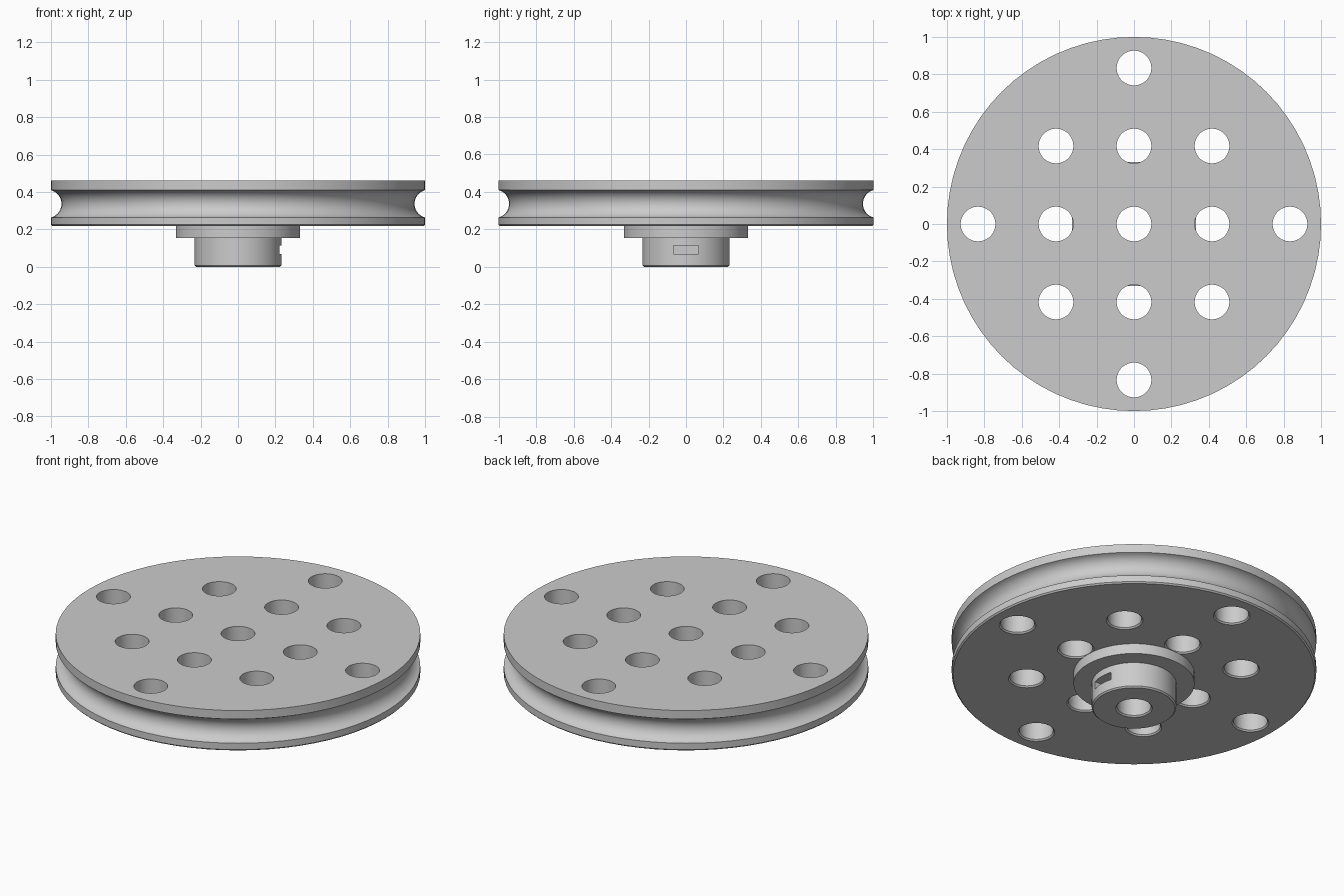
import bpy
import bmesh
from math import pi, cos, sin, asin, radians
from mathutils import Matrix, Vector

cube = bpy.data.objects.get("Cube")
if cube:
    bpy.data.objects.remove(cube, do_unlink=True)

grey = bpy.data.materials.new("light grey")
grey.use_nodes = True
colour = (0.6, 0.6, 0.6, 1)
grey.diffuse_color = colour
grey.node_tree.nodes["Principled BSDF"].inputs["Base Color"].default_value = colour


def add_lathe(bm, profile, sides, centre=(0, 0)):
    """Turn a profile of (radius, z) points, rising up the axis, into a closed solid."""
    rings = []
    for r, z in profile:
        rings.append([bm.verts.new((centre[0] + r * cos(2 * pi * i / sides),
                                    centre[1] + r * sin(2 * pi * i / sides), z))
                      for i in range(sides)])
    for low, high in zip(rings, rings[1:]):
        for i in range(sides):
            j = (i + 1) % sides
            bm.faces.new((low[i], low[j], high[j], high[i]))
    bm.faces.new(rings[0][::-1])
    bm.faces.new(rings[-1])


def finish(name, bm):
    mesh = bpy.data.meshes.new(name)
    bm.to_mesh(mesh)
    bm.free()
    mesh.materials.append(grey)
    obj = bpy.data.objects.new(name, mesh)
    bpy.context.collection.objects.link(obj)
    return obj


def select(obj):
    bpy.ops.object.select_all(action='DESELECT')
    obj.select_set(True)
    bpy.context.view_layer.objects.active = obj


def cut(obj, cutter):
    cutter.hide_render = True
    select(obj)
    mod = obj.modifiers.new("cut", 'BOOLEAN')
    mod.operation, mod.solver, mod.object = 'DIFFERENCE', 'EXACT', cutter
    bpy.ops.object.modifier_apply(modifier=mod.name)
    bpy.data.objects.remove(cutter, do_unlink=True)


BASE, TOP = 0.217, 0.462     # wheel underside and top
FLANGE = 0.155               # flange underside
HOLE, PITCH = 0.093, 0.417
BEVEL = 0.008

# Wheel with a round rope groove
half, depth, mid = 0.073, 0.056, 0.337
rad = (half ** 2 + depth ** 2) / (2 * depth)
span = asin(half / rad)
groove = []
for k in range(17):
    a = -span + 2 * span * k / 16
    groove.append((1 - depth + rad - rad * cos(a), mid + rad * sin(a)))
bm = bmesh.new()
add_lathe(bm, [(1 - BEVEL, BASE), (1, BASE + BEVEL)] + groove + [(1, TOP)], 72)
wheel = finish("grooved_wheel", bm)

# Holes: a three by three grid plus four near the rim
spots = [(x, y) for x in (-1, 0, 1) for y in (-1, 0, 1)]
spots += [(2, 0), (-2, 0), (0, 2), (0, -2)]
bm = bmesh.new()
for x, y in spots:
    flare = 0 if (x, y) == (0, 0) else BEVEL
    add_lathe(bm, [(HOLE + flare, BASE - 0.02), (HOLE + flare, BASE),
                   (HOLE, BASE + BEVEL), (HOLE, TOP + 0.05)],
              36, (x * PITCH, y * PITCH))
cut(wheel, finish("hole_cutter", bm))

# Hub with its flange
bm = bmesh.new()
add_lathe(bm, [(0.232 - BEVEL, 0), (0.232, BEVEL), (0.232, FLANGE),
               (0.332, FLANGE), (0.332, BASE)], 60)
hub = finish("flanged_hub", bm)

# Bore, flared at the bottom
bm = bmesh.new()
add_lathe(bm, [(HOLE + BEVEL, -0.05), (HOLE + BEVEL, 0), (HOLE, BEVEL),
               (HOLE, BASE + 0.05)], 36)
cut(hub, finish("bore_cutter", bm))

# Slot in the side of the hub
bm = bmesh.new()
bmesh.ops.create_cube(bm, size=1, matrix=Matrix.Translation(Vector((0.23, 0, 0.092)))
                      @ Matrix.Diagonal((0.2, 0.134, 0.046, 1)))
cut(hub, finish("slot_cutter", bm))

for obj in (wheel, hub):
    select(obj)
    bpy.ops.object.shade_smooth_by_angle(angle=radians(30))
